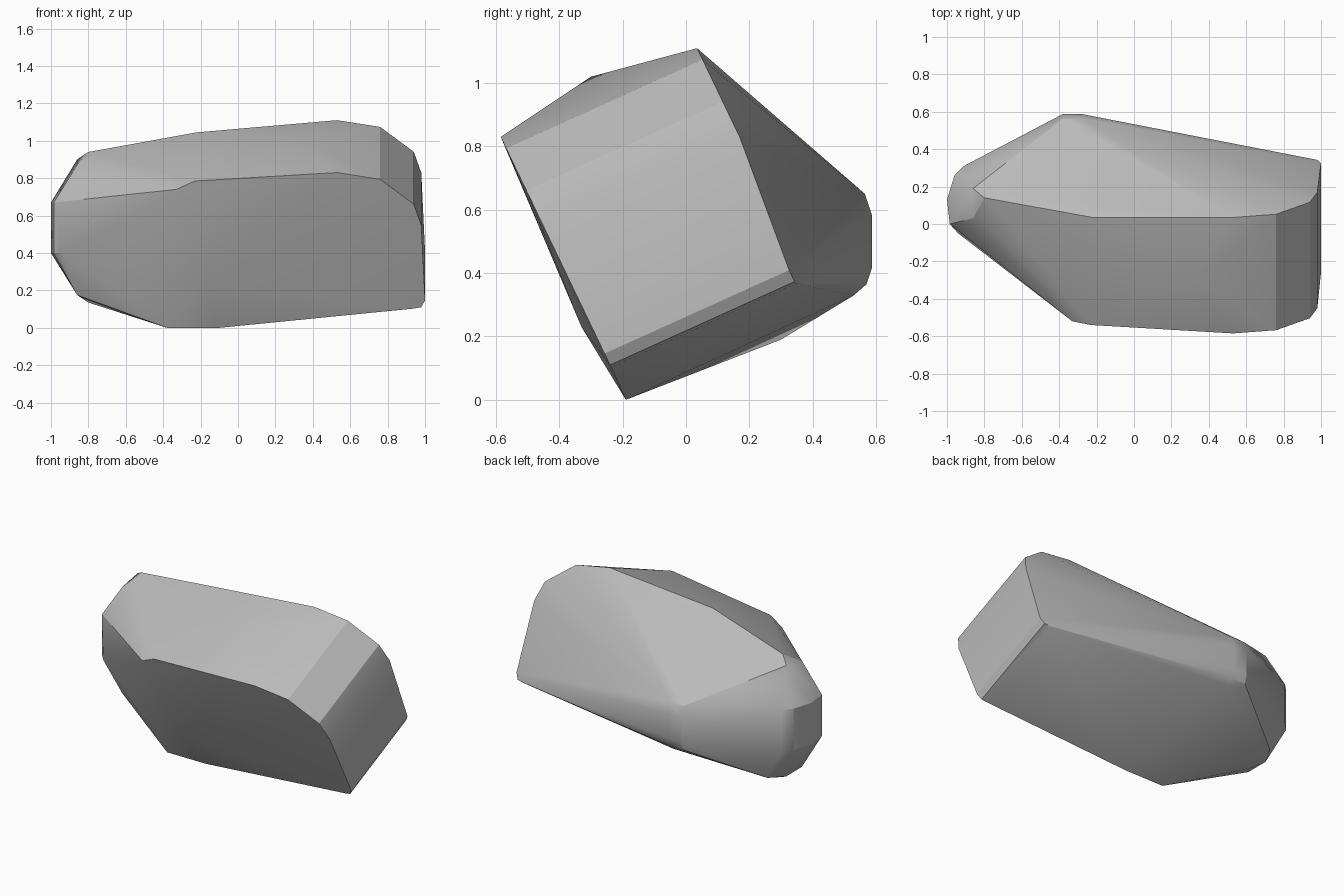
import bpy
import bmesh
import math
from mathutils import Vector

old = bpy.data.objects.get("Cube")
if old:
    bpy.data.objects.remove(old, do_unlink=True)

# Stone colour
stone = bpy.data.materials.new("grey_stone")
stone.use_nodes = True
grey = (0.5, 0.5, 0.5, 1.0)
stone.diffuse_color = grey
stone.node_tree.nodes["Principled BSDF"].inputs["Base Color"].default_value = grey

points = []


def add(x, y, z):
    points.append(Vector((x, y, z)))


def add_column(x, y, heights):
    for z in heights:
        add(x, y, z)


# Tilted slab end: a rounded profile swept along the slab's width
shoulder = Vector((0, -0.585, 0.83))
down = Vector((0, 0.345, -0.72))
across = Vector((0, 0.62, 0.28))
slab_profile = [(0.53, 0), (0.76, 0.05), (0.94, 0.235), (0.98, 0.39)]
for x, drop in slab_profile:
    for side in (0, 1):
        points.append(Vector((x, 0, 0)) + shoulder + drop * down + side * across)

# Rounded lower edge of the slab end
for x, drop in ((1, 0.95), (0.98, 1), (0.94, 1.01)):
    for side in (0, 0.94):
        points.append(Vector((x, 0, 0)) + shoulder + drop * down + side * across)

# Upper ridges and crown
add(-0.33, -0.52, 0.74)
add(-0.23, -0.54, 0.785)
add(-0.22, 0.035, 1.045)
add(0.31, -0.3, 1.02)

# Narrow faceted tip
for x, y in ((-0.985, 0), (-1, 0.13), (-0.96, 0.26), (-0.91, 0.31)):
    add_column(x, y, (0.4, 0.67))
add(-0.94, -0.05, 0.4)
add_column(-0.86, 0.03, (0.175, 0.87))
add_column(-0.86, 0.19, (0.175, 0.9))
add_column(-0.8, 0.14, (0.135, 0.94))
add(-0.8, 0.3, 0.19)

# Bulging back
for x in (-0.38, -0.28):
    add(x, 0.565, 0.65)
    add_column(x, 0.588, (0.42, 0.58))
    add(x, 0.57, 0.365)
    add(x, 0.53, 0.33)

# Underside keel and lower front
for x in (-0.38, -0.1):
    add(x, -0.19, 0)
add(-0.19, -0.33, 0.23)

# Wrap the stone around its corner points
mesh = bpy.data.meshes.new("rock")
bm = bmesh.new()
for p in points:
    bm.verts.new(p)
hull = bmesh.ops.convex_hull(bm, input=bm.verts[:])
loose = [v for v in bm.verts if not v.link_faces]
bmesh.ops.delete(bm, geom=loose, context='VERTS')
bmesh.ops.dissolve_limit(bm, angle_limit=math.radians(1.5),
                         verts=bm.verts[:], edges=bm.edges[:])
bmesh.ops.recalc_face_normals(bm, faces=bm.faces[:])
bm.to_mesh(mesh)
bm.free()

rock = bpy.data.objects.new("rock", mesh)
bpy.context.collection.objects.link(rock)
mesh.materials.append(stone)

# Soft facets with crisp main edges
bpy.ops.object.select_all(action='DESELECT')
rock.select_set(True)
bpy.context.view_layer.objects.active = rock
bpy.ops.object.shade_smooth_by_angle(angle=math.radians(25))
